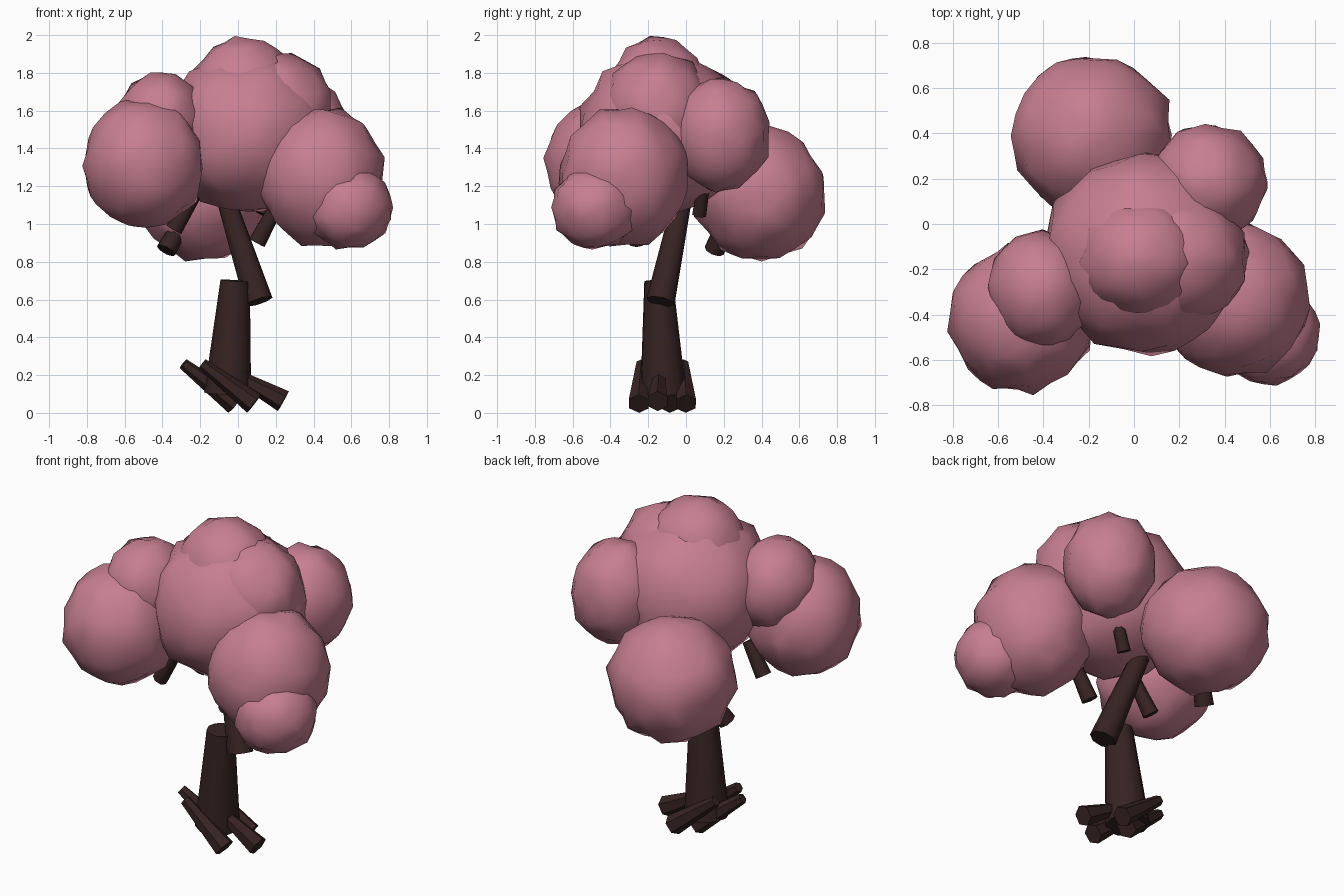
import bpy, bmesh, random
from mathutils import Vector, Euler

if "Cube" in bpy.data.objects:
    bpy.data.objects.remove(bpy.data.objects["Cube"])

random.seed(5)


def material(name, color):
    m = bpy.data.materials.new(name)
    m.diffuse_color = (*color, 1)
    m.use_nodes = True
    m.node_tree.nodes["Principled BSDF"].inputs["Base Color"].default_value = m.diffuse_color
    return m


pink = material("blossom pink", (0.57, 0.21, 0.285))
bark = material("dark bark", (0.038, 0.0165, 0.0165))


def finish(name, bm, mat, angle):
    mesh = bpy.data.meshes.new(name)
    bm.to_mesh(mesh)
    bm.free()
    mesh.materials.append(mat)
    ob = bpy.data.objects.new(name, mesh)
    bpy.context.collection.objects.link(ob)
    bpy.ops.object.select_all(action='DESELECT')
    ob.select_set(True)
    bpy.context.view_layer.objects.active = ob
    bpy.ops.object.shade_smooth_by_angle(angle=angle)
    return ob


def limb(name, start, end, r1, r2, sides=8):
    """Tapered closed cylinder between two points."""
    a, b = Vector(start), Vector(end)
    bm = bmesh.new()
    bmesh.ops.create_cone(bm, cap_ends=True, segments=sides,
                          radius1=r1, radius2=r2, depth=(b - a).length)
    turn = (b - a).to_track_quat('Z', 'Y')
    for v in bm.verts:
        v.co = turn @ v.co + (a + b) / 2
    finish(name, bm, bark, 0.85)


def clump(name, center, radii):
    """Lumpy faceted ball of blossom."""
    bm = bmesh.new()
    bmesh.ops.create_icosphere(bm, subdivisions=2, radius=1)
    bmesh.ops.subdivide_edges(bm, edges=bm.edges[:], cuts=1, use_grid_fill=True)
    spin = Euler([random.uniform(0, 6.28) for _ in range(3)]).to_matrix()
    for v in bm.verts:
        p = spin @ v.co * random.uniform(0.985, 1.055)
        v.co = Vector([c + r * k for c, r, k in zip(center, radii, p)])
    finish(name, bm, pink, 1.2)


# Trunk in two offset sections
limb("lower_trunk", (-0.055, -0.12, 0.1), (-0.015, -0.145, 0.7), 0.125, 0.078, 10)
limb("upper_trunk", (0.11, -0.135, 0.59), (-0.07, -0.015, 1.15), 0.077, 0.05, 8)

# Slanted roots, thick end on the ground
roots = [((-0.015, -0.08, 0.048), (-0.29, -0.13, 0.26)),
         ((0.085, -0.25, 0.048), (-0.19, -0.235, 0.26)),
         ((0.24, -0.15, 0.062), (-0.03, -0.14, 0.21)),
         ((0.085, 0.0, 0.048), (-0.19, -0.015, 0.26))]
for i, (a, b) in enumerate(roots):
    limb(f"root_{i + 1}", a, b, 0.06, 0.03, 6)

# Short branches under the blossom
branches = [((-0.38, 0.15, 0.86), (-0.26, 0.24, 1.08), 0.055),
            ((-0.34, -0.26, 0.97), (-0.23, -0.27, 1.15), 0.046),
            ((0.1, -0.26, 0.9), (0.23, -0.27, 1.14), 0.046),
            ((0.13, 0.07, 1.05), (0.24, 0.11, 1.3), 0.04)]
for i, (a, b, r) in enumerate(branches):
    limb(f"branch_{i + 1}", a, b, r, r * 0.75)

# Blossom clumps
clump("center_blossom", (0.05, -0.13, 1.48), (0.445, 0.45, 0.43))
clump("top_blossom", (0.03, -0.15, 1.7), (0.28, 0.265, 0.29))
clump("upper_right_blossom", (0.21, -0.15, 1.59), (0.3, 0.29, 0.325))
clump("left_blossom", (-0.5, -0.42, 1.32), (0.325, 0.325, 0.345))
clump("upper_left_blossom", (-0.41, -0.29, 1.54), (0.235, 0.26, 0.265))
clump("back_blossom", (-0.185, 0.39, 1.16), (0.36, 0.355, 0.36))
clump("right_blossom", (0.44, -0.33, 1.25), (0.34, 0.35, 0.37))
clump("lower_right_blossom", (0.59, -0.48, 1.085), (0.23, 0.235, 0.22))
clump("back_right_blossom", (0.33, 0.185, 1.475), (0.26, 0.26, 0.305))
